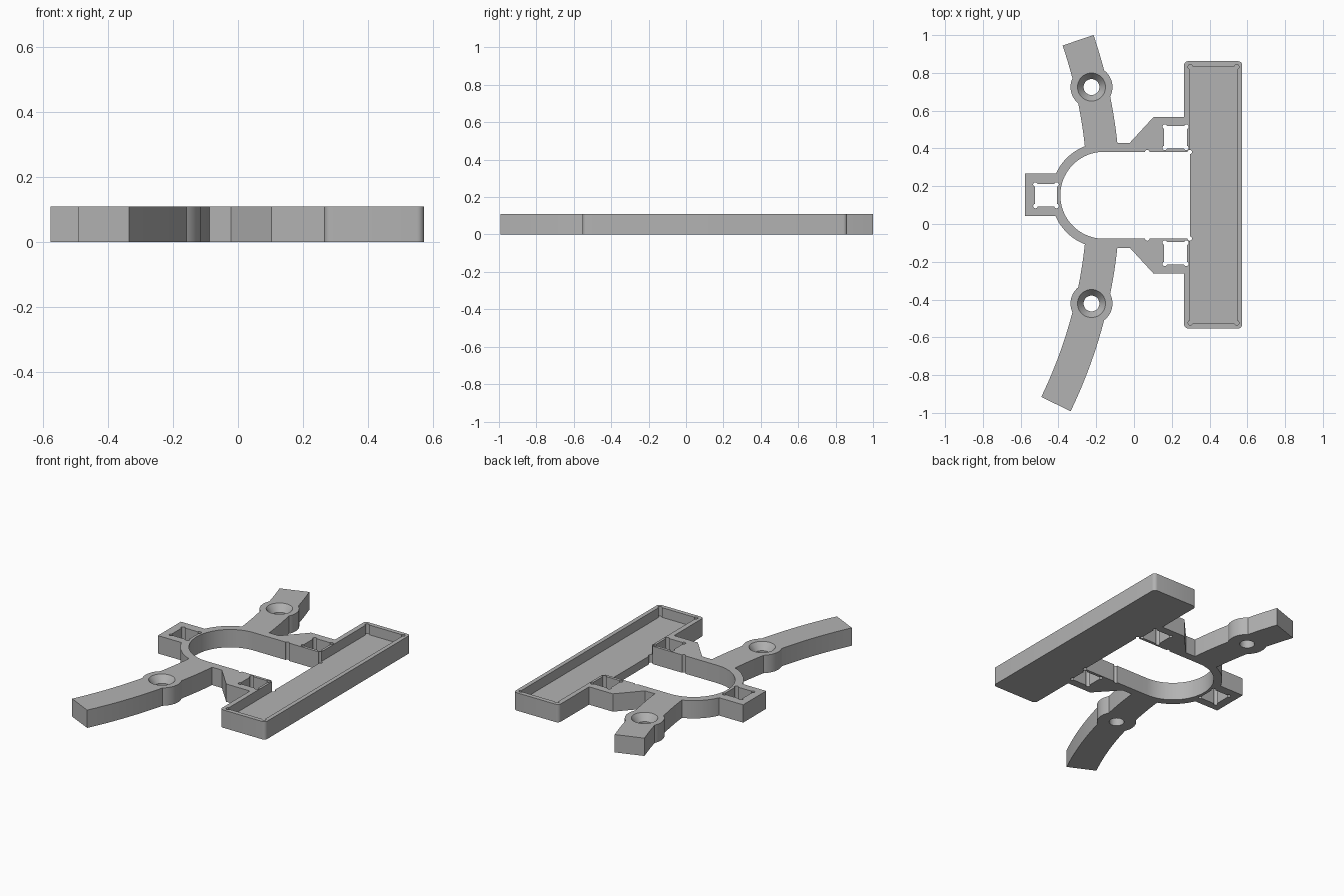
import bpy, bmesh, math
from mathutils import Vector

cube = bpy.data.objects.get("Cube")
if cube:
    bpy.data.objects.remove(cube, do_unlink=True)

H = 0.11          # plate thickness
MID = 0.152       # symmetry line of frame and arms
FLOOR = 0.05      # tray floor height

grey = bpy.data.materials.new("plain_grey")
grey.use_nodes = True
grey.diffuse_color = (0.45, 0.45, 0.45, 1)
grey.node_tree.nodes["Principled BSDF"].inputs["Base Color"].default_value = (0.45, 0.45, 0.45, 1)


def prism(name, pts, z0=0.0, z1=H):
    """Extrude a flat outline upward."""
    bm = bmesh.new()
    face = bm.faces.new([bm.verts.new((x, y, z0)) for x, y in pts])
    top = bmesh.ops.extrude_face_region(bm, geom=[face])["geom"]
    bmesh.ops.translate(bm, vec=(0, 0, z1 - z0),
                        verts=[v for v in top if isinstance(v, bmesh.types.BMVert)])
    bmesh.ops.recalc_face_normals(bm, faces=bm.faces)
    return to_object(name, bm)


def to_object(name, bm):
    mesh = bpy.data.meshes.new(name)
    bm.to_mesh(mesh)
    bm.free()
    mesh.materials.append(grey)
    ob = bpy.data.objects.new(name, mesh)
    bpy.context.collection.objects.link(ob)
    return ob


def arc(cx, cy, r, a0, a1, n):
    return [(cx + r * math.cos(math.radians(a0 + (a1 - a0) * i / n)),
             cy + r * math.sin(math.radians(a0 + (a1 - a0) * i / n))) for i in range(n + 1)]


def circle(cx, cy, r, n=48):
    return arc(cx, cy, r, 0, 360, n)[:-1]


def rect(x0, x1, y0, y1):
    return [(x0, y0), (x1, y0), (x1, y1), (x0, y1)]


def rounded(x0, x1, y0, y1, r):
    pts = []
    for cx, cy, a in ((x1 - r, y1 - r, 0), (x0 + r, y1 - r, 90),
                      (x0 + r, y0 + r, 180), (x1 - r, y0 + r, 270)):
        pts += arc(cx, cy, r, a, a + 90, 6)
    return pts


def arch(r, x_end):
    """U-shaped outline that opens towards the tray."""
    return [(x_end, MID + r)] + arc(-0.16, MID, r, 90, 270, 48) + [(x_end, MID - r)]


def flip(pts):
    return [(x, 2 * MID - y) for x, y in pts]


def combine(target, tool, operation):
    mod = target.modifiers.new(operation, 'BOOLEAN')
    mod.operation, mod.solver, mod.object = operation, 'EXACT', tool
    bpy.context.view_layer.update()
    graph = bpy.context.evaluated_depsgraph_get()
    mesh = bpy.data.meshes.new_from_object(target.evaluated_get(graph))
    target.modifiers.clear()
    target.data = mesh
    bpy.data.objects.remove(tool, do_unlink=True)


def cut(pts, z0=-0.1, z1=0.3):
    combine(bracket, prism("cutter", pts, z0, z1), 'DIFFERENCE')


def dogbone_cut(x0, x1, y0, y1, z0=-0.1, r=0.012):
    """Rectangular pocket with round reliefs in its corners."""
    cut(rect(x0, x1, y0, y1), z0)
    for x in (x0 + 0.003, x1 - 0.003):
        for y in (y0 + 0.003, y1 - 0.003):
            cut(circle(x, y, r, 16), z0)


# Arched frame
bracket = prism("bracket", arch(0.278, 0.0) )

# Curved arms with screw bosses
arms = arc(-2.70, MID, 2.6265, -25.8, 18.85, 44) + arc(-2.70, MID, 2.4535, 18.85, -25.8, 44)
combine(bracket, prism("arms", arms), 'UNION')
for y in (MID - 0.573, MID + 0.573):
    combine(bracket, prism("boss", circle(-0.225, y, 0.111)), 'UNION')

# Corner gussets beside the tray, left clip block, and tray body
gusset = [(-0.08, MID + 0.1), (0.28, MID + 0.1), (0.28, 0.566), (0.103, 0.566),
          (-0.022, 0.43), (-0.08, 0.43)]
for outline in (gusset, flip(gusset)):
    combine(bracket, prism("gusset", outline), 'UNION')
combine(bracket, prism("clip_block", rect(-0.577, -0.35, 0.043, 0.267)), 'UNION')
combine(bracket, prism("tray", rounded(0.265, 0.573, -0.553, 0.862, 0.022)), 'UNION')

# Tray recess and central opening with relief grooves
dogbone_cut(0.295, 0.547, -0.526, 0.835, FLOOR)
cut(arch(0.23, 0.297))
for x in (0.07, 0.295):
    for y in (MID - 0.229, MID + 0.229):
        cut(circle(x, y, 0.012, 16))

# Square clip windows
dogbone_cut(-0.525, -0.407, MID - 0.06, MID + 0.06)
for s in (-1, 1):
    a, b = sorted((MID + s * 0.248, MID + s * 0.366))
    dogbone_cut(0.16, 0.28, a, b)

# Countersunk screw holes
for y in (MID - 0.573, MID + 0.573):
    cut(circle(-0.225, y, 0.042))
    bm = bmesh.new()
    bmesh.ops.create_cone(bm, cap_ends=True, segments=48, radius1=0.04, radius2=0.078, depth=0.05)
    bmesh.ops.translate(bm, verts=bm.verts, vec=Vector((-0.225, y, H - 0.02)))
    combine(bracket, to_object("countersink", bm), 'DIFFERENCE')

# Smooth the curved walls, keep edges crisp
bpy.ops.object.select_all(action='DESELECT')
bracket.select_set(True)
bpy.context.view_layer.objects.active = bracket
bpy.ops.object.shade_smooth_by_angle(angle=math.radians(30))
